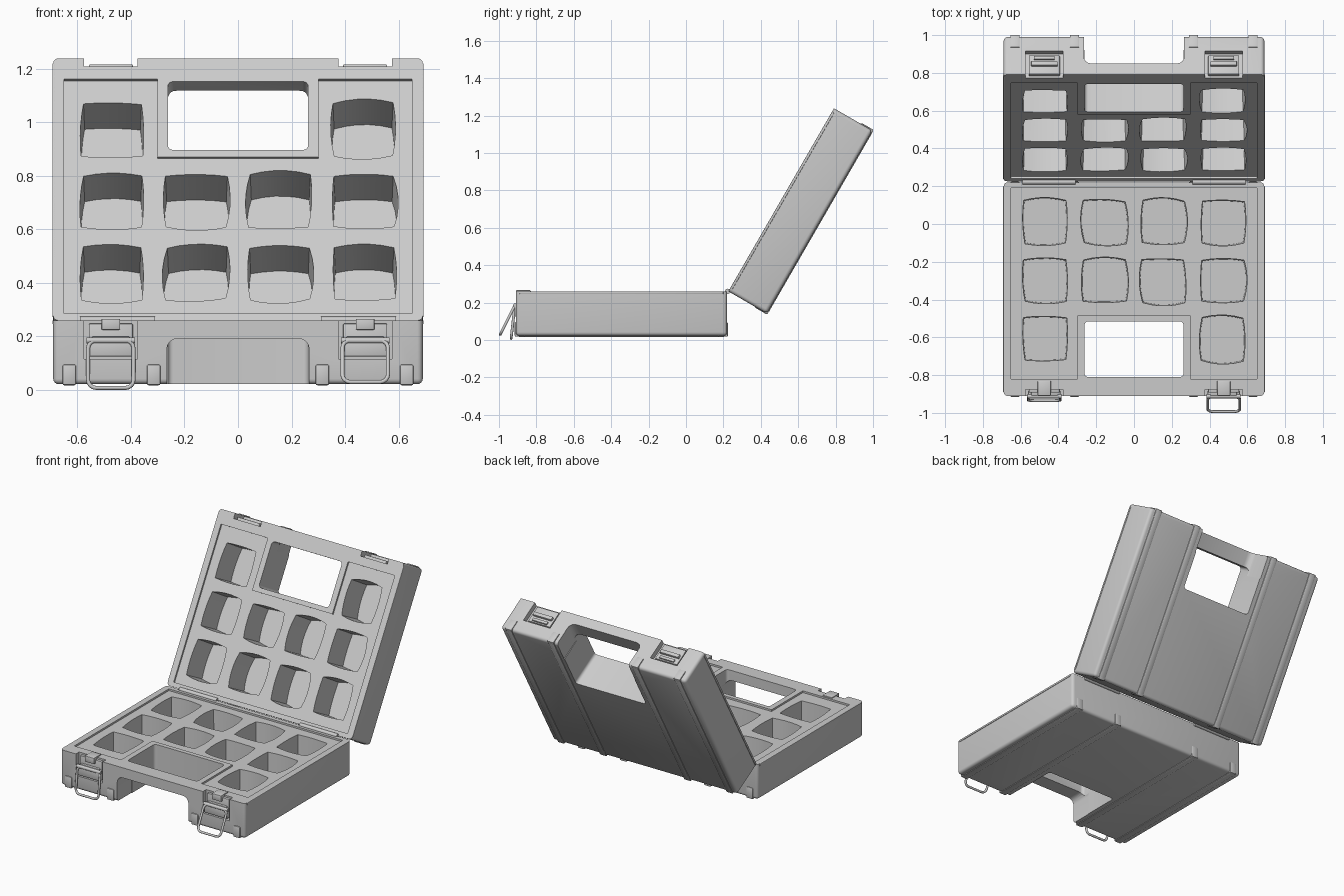
import bpy, bmesh, math, random
from mathutils import Matrix, Vector

if "Cube" in bpy.data.objects:
    bpy.data.objects.remove(bpy.data.objects["Cube"])

random.seed(4)
# Tray space: x across, y = -distance from hinge, z = -depth from the open face
BASE = Matrix.Translation((0, 0.22, 0.26))
c, s = math.cos(math.radians(60)), math.sin(math.radians(60))
LID = Matrix(((1, 0, 0, 0), (0, -c, -s, 0.226), (0, -s, c, 0.26), (0, 0, 0, 1)))


def prism(bm, pts, w0, w1, taper=1.0):
    """Extrude an (x, v) outline from depth w0 to w1."""
    cx = sum(p[0] for p in pts) / len(pts)
    cy = sum(p[1] for p in pts) / len(pts)
    a = [bm.verts.new((x, -v, -w0)) for x, v in pts]
    b = [bm.verts.new((cx + (x - cx) * taper, -(cy + (v - cy) * taper), -w1)) for x, v in pts]
    bm.faces.new(a)
    bm.faces.new(b[::-1])
    n = len(pts)
    for i in range(n):
        bm.faces.new((a[i], b[i], b[(i + 1) % n], a[(i + 1) % n]))


def rect(x0, x1, v0, v1):
    return [(x0, v0), (x1, v0), (x1, v1), (x0, v1)]


def rounded(x0, x1, y0, y1, r, n=5):
    pts = []
    for k, (x, y) in enumerate([(x1 - r, y1 - r), (x0 + r, y1 - r), (x0 + r, y0 + r), (x1 - r, y0 + r)]):
        for i in range(n):
            a = math.pi / 2 * (k + i / (n - 1))
            pts.append((x + r * math.cos(a), y + r * math.sin(a)))
    return pts


def cup(cx, cy, h=0.113):
    """Square outline with unevenly bulging sides."""
    k = [(-h, -h), (h, -h), (h, h), (-h, h)]
    k = [Vector((cx + x + random.uniform(-.005, .005), cy + y + random.uniform(-.005, .005))) for x, y in k]
    pts = []
    for i in range(4):
        p, q = k[i], k[(i + 1) % 4]
        out = Vector((q.y - p.y, p.x - q.x)).normalized() * random.uniform(.005, .018)
        for j in range(5):
            t = j / 5
            pts.append(tuple(p.lerp(q, t) + out * 4 * t * (1 - t)))
    return pts


def part(name, bm, matrix=Matrix(), bevel=0):
    if bevel:
        bmesh.ops.bevel(bm, geom=bm.edges[:], offset=bevel, segments=2, profile=0.5, affect='EDGES')
    bm.transform(matrix)
    bmesh.ops.recalc_face_normals(bm, faces=bm.faces[:])
    me = bpy.data.meshes.new(name)
    bm.to_mesh(me)
    bm.free()
    me.shade_smooth()
    me.set_sharp_from_angle(angle=math.radians(30))
    ob = bpy.data.objects.new(name, me)
    bpy.context.collection.objects.link(ob)
    return ob


def make(name, solids, matrix=Matrix(), bevel=0):
    bm = bmesh.new()
    for sol in solids:
        prism(bm, *sol)
    return part(name, bm, matrix, bevel)


# Solid tray block, rounded everywhere except around the open face
bm = bmesh.new()
prism(bm, rect(-.69, .69, 0, 1.13), 0, .238)
edges = [e for e in bm.edges if not all(abs(v.co.z) < 1e-6 for v in e.verts)]
bmesh.ops.bevel(bm, geom=edges, offset=.02, segments=4, profile=0.5, affect='EDGES')
body = part("tray_master", bm)

# Cutters: sunken panel, cups, handle hole, hand notch, latch recesses
panel = [(-.65, .03), (.65, .03), (.65, 1.04), (.3, 1.04), (.3, .705), (-.3, .705), (-.3, 1.04), (-.65, 1.04)]
cups = [(cup(x, v), -.05, .195, .95) for v in (.21, .52, .83) for x in (-.47, -.155, .155, .47)
        if v < .8 or abs(x) > .3]
cutters = [make("panel_cutter", [(panel, -.05, .012)]),
           make("cup_cutter", cups),
           make("handle_hole_cutter", [(rounded(-.262, .262, .735, 1.03, .02), -.05, .3)]),
           make("latch_recess_cutter", [(rect(m - .1, m + .1, 1.095, 1.2), -.05, .145) for m in (-.475, .475)])]
# Arched notch: outline in (x, depth), swept along the tray
bm = bmesh.new()
prism(bm, rounded(-.266, .266, .068, .34, .04), -1.2, -.98)
bm.transform(Matrix(((1, 0, 0, 0), (0, 0, -1, 0), (0, 1, 0, 0), (0, 0, 0, 1))) @ Matrix.Scale(1, 4))
for v in bm.verts:
    v.co.y = -abs(v.co.y)
    v.co.z = -abs(v.co.z)
cutters.append(part("hand_notch_cutter", bm))
for cut in cutters:
    cut.hide_render = True
    mod = body.modifiers.new(cut.name, 'BOOLEAN')
    mod.operation, mod.object, mod.solver = 'DIFFERENCE', cut, 'EXACT'
tray = bpy.data.meshes.new_from_object(body.evaluated_get(bpy.context.evaluated_depsgraph_get()))
for ob in cutters + [body]:
    bpy.data.objects.remove(ob)

for name, M in (("base", BASE), ("lid", LID)):
    bm = bmesh.new()
    bm.from_mesh(tray)
    part(name + "_tray", bm, M)
    # Ribs along the outer face, with wrap-around end clips
    ribs, clips = [], []
    for x in (-.63, -.315, .315, .63):
        ribs.append((rect(x - .024, x + .024, .01, 1.12), .2, .243))
        for v0, v1 in ((-.004, .05), (1.08, 1.136)):
            clips.append((rect(x - .025, x + .025, v0, v1), .165, .242))
    make(name + "_ribs", ribs, M, .007)
    make(name + "_rib_clips", clips, M, .006)
    # Thin lip along each side of the rim
    make(name + "_rim_lips", [(rect(q - .006, q + .006, .02, 1.11), 0, .014) for q in (-.687, .687)], M, .003)
    # Latch seats and stepped catches inside the recesses
    seats = []
    for m in (-.475, .475):
        seats += [(rect(m - .082, m + .082, 1.08, 1.112), .012, .128),
                  (rect(m - .07, m + .07, 1.09, 1.128), .06, .085),
                  (rect(m - .055, m + .055, 1.09, 1.122), .1, .12)]
        if name == "base":
            seats += [(rect(m - .085, m + .085, 1.1, 1.136), .068, .135),
                      (rect(m - .035, m + .035, 1.05, 1.13), -.006, .035)]
    make(name + "_latch_catches", seats, M, .004)


def rod(name, x, y, z, length, r):
    bm = bmesh.new()
    bmesh.ops.create_cone(bm, cap_ends=True, segments=20, radius1=r, radius2=r, depth=length,
                          matrix=Matrix.Translation((x, y, z)) @ Matrix.Rotation(math.pi / 2, 4, 'Y'))
    part(name, bm)


# Hinge barrels, latch pins and hanging wire loops
for side, x, ey, ez in (("left", -.475, -.935, .008), ("right", .475, -.993, .03)):
    rod(side + "_hinge_barrel", math.copysign(.45, x), .223, .26, .28, .014)
    rod(side + "_latch_pin", x, -.912, .185, .18, .011)
    top, end = Vector((0, -.915, .185)), Vector((0, ey, ez))
    cu = bpy.data.curves.new(side + "_latch_wire", 'CURVE')
    cu.dimensions, cu.bevel_depth, cu.bevel_resolution = '3D', .0075, 3
    pts = rounded(x - .085, x + .085, 0, 1, .03)
    sp = cu.splines.new('POLY')
    sp.points.add(len(pts) - 1)
    length = (end - top).length
    for p, (px, t) in zip(sp.points, rounded(x - .085, x + .085, 0, length, .03)):
        q = top.lerp(end, t / length)
        p.co = (px, q.y, q.z, 1)
    sp.use_cyclic_u = True
    bpy.context.collection.objects.link(bpy.data.objects.new(side + "_latch_wire", cu))
